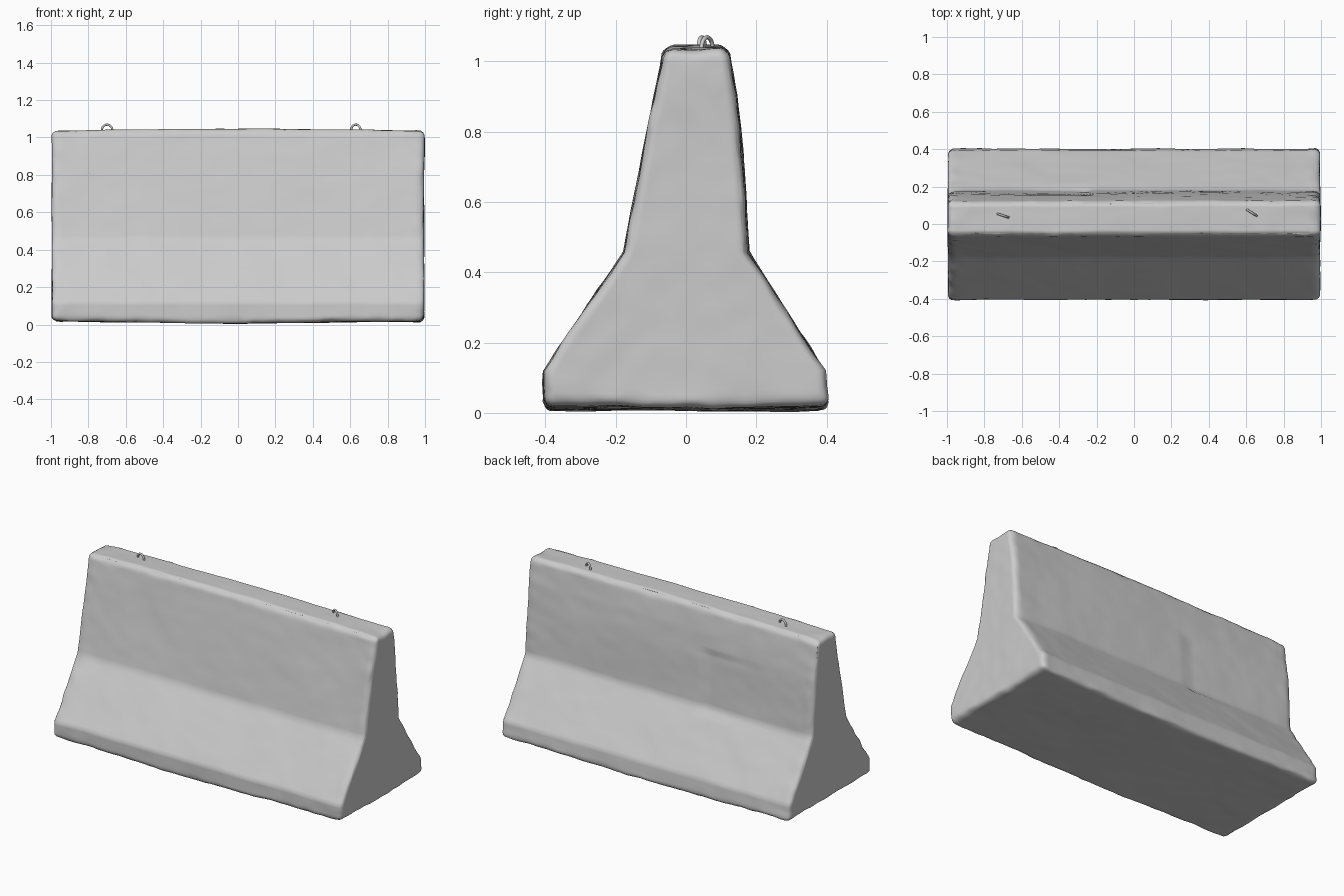
import bpy, bmesh, math
from mathutils import Vector, noise

if "Cube" in bpy.data.objects:
    bpy.data.objects.remove(bpy.data.objects["Cube"], do_unlink=True)


def material(name, grey):
    m = bpy.data.materials.new(name)
    m.use_nodes = True
    colour = (grey, grey, grey, 1)
    m.diffuse_color = colour
    m.node_tree.nodes["Principled BSDF"].inputs["Base Color"].default_value = colour
    return m


concrete = material("concrete grey", 0.6)

# Height, front y and back y of the cross-section
PROFILE = [(0.01, -0.405, 0.405), (0.12, -0.405, 0.395), (0.455, -0.178, 0.18),
           (0.75, -0.12, 0.16), (0.9, -0.09, 0.143), (1.04, -0.062, 0.12)]
Z0, Z1 = PROFILE[0][0], PROFILE[-1][0]
ROUND = 0.03


def section(z):
    for (za, fa, ba), (zb, fb, bb) in zip(PROFILE, PROFILE[1:]):
        if z <= zb:
            t = (z - za) / (zb - za)
            return fa + (fb - fa) * t, ba + (bb - ba) * t
    return PROFILE[-1][1:]


def ease(t):
    # Pack grid lines towards the edges
    return 0.6 * t + 0.4 * math.sin(t * math.pi / 2)


def rounded(p, half):
    inner = Vector([max(-(h - ROUND), min(h - ROUND, c)) for c, h in zip(p, half)])
    d = p - inner
    return inner + d.normalized() * min(d.length, ROUND) if d.length > 0 else p


def shape(co):
    u, v, w = (ease(c) for c in co)
    mid, half_h = (Z0 + Z1) / 2, (Z1 - Z0) / 2
    front, back = section(mid + w * half_h)
    half = Vector((0.995, (back - front) / 2, half_h))
    p = rounded(Vector((u * half.x, v * half.y, w * half.z)), half)
    p += Vector((0, (front + back) / 2, mid))
    # Worn surface: broad waves, small dents and chipped edges
    edge = sum(abs(c) > 0.9 for c in co) >= 2
    p += noise.noise_vector(p * 3.5) * 0.005
    p += noise.noise_vector(p * 13) * (0.006 if edge else 0.002)
    # Crown at the top, sag underneath
    if w > 0.5:
        p.z += 0.012 * (1 - 2 * p.x * p.x) * (w - 0.5)
    if w < -0.9:
        p.z += 0.012 * abs(p.x) - 0.004
    # Shallow casting step on the back
    if v > 0.9 and p.x < -0.25 and 0.42 < p.z < 0.8:
        p.y -= 0.009 * max(0, 1 - (-0.25 - p.x) / 0.4)
    p.x = max(-1, min(1, p.x))
    p.z = max(0, p.z)
    return p


# Barrier body
bm = bmesh.new()
bmesh.ops.create_cube(bm, size=2)
bmesh.ops.subdivide_edges(bm, edges=bm.edges[:], cuts=55, use_grid_fill=True)
for vert in bm.verts:
    vert.co = shape(vert.co.copy())
for face in bm.faces:
    face.smooth = True
mesh = bpy.data.meshes.new("barrier_body")
bm.to_mesh(mesh)
bm.free()
mesh.materials.append(concrete)
bpy.context.collection.objects.link(bpy.data.objects.new("barrier_body", mesh))


# Lifting loops: bent bars set into the top
def lifting_loop(name, x, y, angle):
    curve = bpy.data.curves.new(name, "CURVE")
    curve.dimensions = "3D"
    curve.bevel_depth = 0.006
    curve.bevel_resolution = 2
    curve.use_fill_caps = True
    spline = curve.splines.new("POLY")
    path = [(-0.034, -0.03)]
    path += [(-0.03 * math.cos(a * math.pi / 10), 0.032 * math.sin(a * math.pi / 10))
             for a in range(11)]
    path += [(0.034, -0.03)]
    spline.points.add(len(path) - 1)
    for point, (s, z) in zip(spline.points, path):
        point.co = (s, 0, z, 1)
    spline.use_smooth = True
    curve.materials.append(concrete)
    ob = bpy.data.objects.new(name, curve)
    ob.location = (x, y, 1.037)
    ob.rotation_euler.z = math.radians(angle)
    bpy.context.collection.objects.link(ob)


lifting_loop("right_lifting_loop", -0.70, 0.045, -18)
lifting_loop("left_lifting_loop", 0.63, 0.06, -32)
